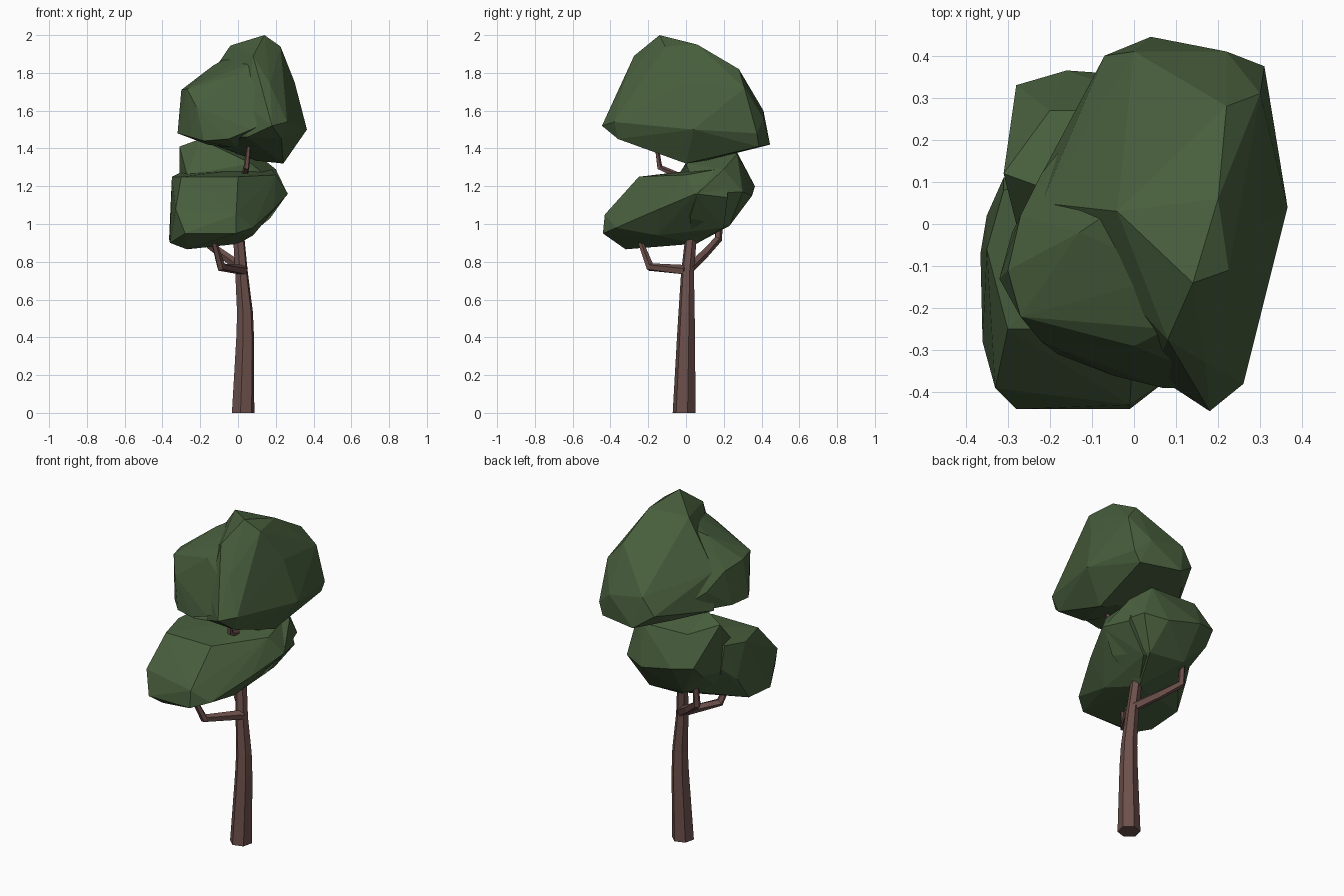
import bpy, bmesh, math
from mathutils import Vector


def material(name, rgb):
    m = bpy.data.materials.new(name)
    m.diffuse_color = (*rgb, 1)
    return m


LEAF = material("leaf green", (0.064, 0.112, 0.046))
BARK = material("bark brown", (0.150, 0.080, 0.070))


def make_object(name, bm, mat):
    bmesh.ops.recalc_face_normals(bm, faces=bm.faces)
    me = bpy.data.meshes.new(name)
    bm.to_mesh(me)
    bm.free()
    me.materials.append(mat)
    ob = bpy.data.objects.new(name, me)
    bpy.context.scene.collection.objects.link(ob)
    return ob


def hull(name, pts):
    """Faceted leaf clump around a few guide points."""
    bm = bmesh.new()
    for p in pts:
        bm.verts.new(p)
    res = bmesh.ops.convex_hull(bm, input=bm.verts)
    junk = [g for g in res["geom_interior"] if isinstance(g, bmesh.types.BMVert)]
    bmesh.ops.delete(bm, geom=junk, context='VERTS')
    return make_object(name, bm, LEAF)


def merge(base, other):
    """Union two clumps into one skin."""
    mod = base.modifiers.new("merge", 'BOOLEAN')
    mod.operation = 'UNION'
    mod.solver = 'EXACT'
    mod.object = other
    bpy.context.view_layer.update()
    mesh = bpy.data.meshes.new_from_object(
        base.evaluated_get(bpy.context.evaluated_depsgraph_get()))
    base.modifiers.clear()
    base.data = mesh
    bpy.data.objects.remove(other)


def limb(name, path, sides=5, turn=0.3):
    """Tapered tube; path holds (x, y, z, radius)."""
    bm = bmesh.new()
    pts = [Vector(p[:3]) for p in path]
    rings = []
    for i, p in enumerate(pts):
        d = (pts[min(i + 1, len(pts) - 1)] - pts[max(i - 1, 0)]).normalized()
        if i == 0 and p.z == 0:
            d = Vector((0, 0, 1))
        ref = Vector((1, 0, 0)) if abs(d.x) < 0.8 else Vector((0, 1, 0))
        u = (ref - d * ref.dot(d)).normalized()
        v = d.cross(u)
        ring = []
        for k in range(sides):
            a = turn + 2 * math.pi * k / sides
            ring.append(bm.verts.new(p + (u * math.cos(a) + v * math.sin(a)) * path[i][3]))
        rings.append(ring)
    for a, b in zip(rings, rings[1:]):
        for k in range(sides):
            j = (k + 1) % sides
            bm.faces.new((a[k], a[j], b[j], b[k]))
    bm.faces.new(rings[0][::-1])
    bm.faces.new(rings[-1])
    return make_object(name, bm, BARK)


# trunk, leaning slightly and running up into the crown
limb("trunk", [(0.027, -0.01, 0, 0.062), (0.038, 0.0, 0.40, 0.049),
               (0.037, 0.003, 0.53, 0.044), (0.019, 0.008, 0.74, 0.035),
               (0.003, 0.027, 0.94, 0.031), (0.02, 0.0, 1.25, 0.022)], sides=6)

# branches carrying the leaf clumps
limb("lower_front_branch", [(0.03, 0.0, 0.755, 0.028), (-0.09, -0.19, 0.772, 0.024),
                            (-0.14, -0.26, 0.95, 0.013)])
limb("lower_back_branch", [(0.015, 0.02, 0.77, 0.028), (-0.09, 0.10, 0.845, 0.024),
                           (-0.19, 0.17, 0.92, 0.022), (-0.19, 0.18, 1.05, 0.016)])
limb("upper_front_branch", [(0.03, -0.01, 1.24, 0.020), (0.045, -0.14, 1.30, 0.016),
                            (0.06, -0.16, 1.44, 0.010)])
limb("upper_back_branch", [(0.02, 0.0, 1.24, 0.020), (-0.01, 0.09, 1.32, 0.016),
                           (0.0, 0.10, 1.42, 0.012)])

# upper crown: tall main mass plus a front-left lobe
upper = hull("upper_crown", [
    (0.24, 0.0, 1.32), (0.10, 0.10, 1.335), (-0.10, 0.0, 1.41), (0.04, 0.445, 1.42),
    (0.28, 0.385, 1.41), (0.31, 0.375, 1.48), (0.365, 0.04, 1.50), (0.18, -0.445, 1.52),
    (0.26, -0.38, 1.54), (0.23, -0.36, 1.45), (0.05, -0.36, 1.46), (-0.24, 0.08, 1.46),
    (-0.10, 0.28, 1.44), (-0.07, 0.40, 1.50), (0.17, -0.33, 1.74), (0.30, 0.0, 1.75),
    (0.30, 0.31, 1.72), (0.22, 0.41, 1.56), (0.0, 0.41, 1.60), (0.22, 0.28, 1.82),
    (0.20, 0.06, 1.95), (0.225, -0.11, 1.94), (-0.04, 0.03, 1.945), (-0.22, 0.05, 1.68),
    (0.14, -0.14, 2.0), (0.08, -0.275, 1.89), (0.05, -0.34, 1.62)])
lobe = hull("front_lobe", [
    (0.0, -0.05, 1.40), (0.07, -0.39, 1.50), (-0.05, -0.36, 1.45), (-0.18, -0.31, 1.44),
    (-0.25, -0.24, 1.46), (-0.32, -0.13, 1.48), (-0.29, -0.02, 1.47), (-0.16, -0.08, 1.42),
    (-0.30, -0.11, 1.71), (-0.27, -0.22, 1.715), (-0.13, -0.02, 1.84), (0.0, -0.29, 1.79),
    (-0.22, -0.28, 1.62), (0.12, -0.34, 1.72), (0.10, -0.12, 1.92), (-0.22, 0.12, 1.58),
    (0.15, -0.39, 1.54), (-0.27, 0.02, 1.68), (-0.04, 0.04, 1.89), (0.08, -0.25, 1.86),
    (-0.21, 0.11, 1.47), (-0.10, 0.27, 1.48)])
merge(upper, lobe)

# lower crown: low front lobe merged with the higher back lobe
front = hull("lower_crown", [
    (-0.365, -0.07, 0.92), (-0.36, -0.28, 0.90), (-0.27, -0.32, 0.866), (-0.28, -0.44, 0.95),
    (-0.01, -0.44, 0.95), (-0.33, -0.39, 1.08), (-0.01, -0.43, 1.05), (-0.30, -0.25, 1.25),
    (0.0, -0.25, 1.25), (-0.35, -0.06, 1.25), (0.08, -0.37, 0.98), (0.08, -0.15, 0.94),
    (0.0, 0.04, 0.895), (0.19, -0.14, 1.08), (0.265, 0.05, 1.16), (0.20, 0.0, 1.26),
    (-0.05, 0.0, 1.28), (-0.12, 0.02, 0.92), (-0.35, 0.02, 1.06), (0.22, 0.22, 1.14),
    (0.17, 0.22, 1.30), (-0.31, 0.11, 1.14), (-0.31, 0.08, 1.27), (0.10, 0.20, 0.98),
    (-0.15, 0.20, 1.0)])
back = hull("back_lobe", [
    (-0.31, 0.12, 1.13), (-0.29, 0.26, 1.15), (-0.28, 0.33, 1.22), (-0.16, 0.365, 1.20),
    (0.05, 0.35, 1.15), (0.18, 0.30, 1.17), (0.262, 0.06, 1.16), (0.20, 0.20, 1.29),
    (0.10, 0.27, 1.37), (-0.20, 0.27, 1.38), (-0.31, 0.12, 1.41), (-0.20, 0.08, 1.45),
    (0.07, 0.0, 1.32), (0.08, 0.23, 0.99), (-0.15, 0.24, 1.01), (0.0, 0.045, 0.89),
    (-0.27, -0.04, 1.26), (0.17, 0.02, 1.03), (-0.25, 0.04, 0.99)])
merge(front, back)
